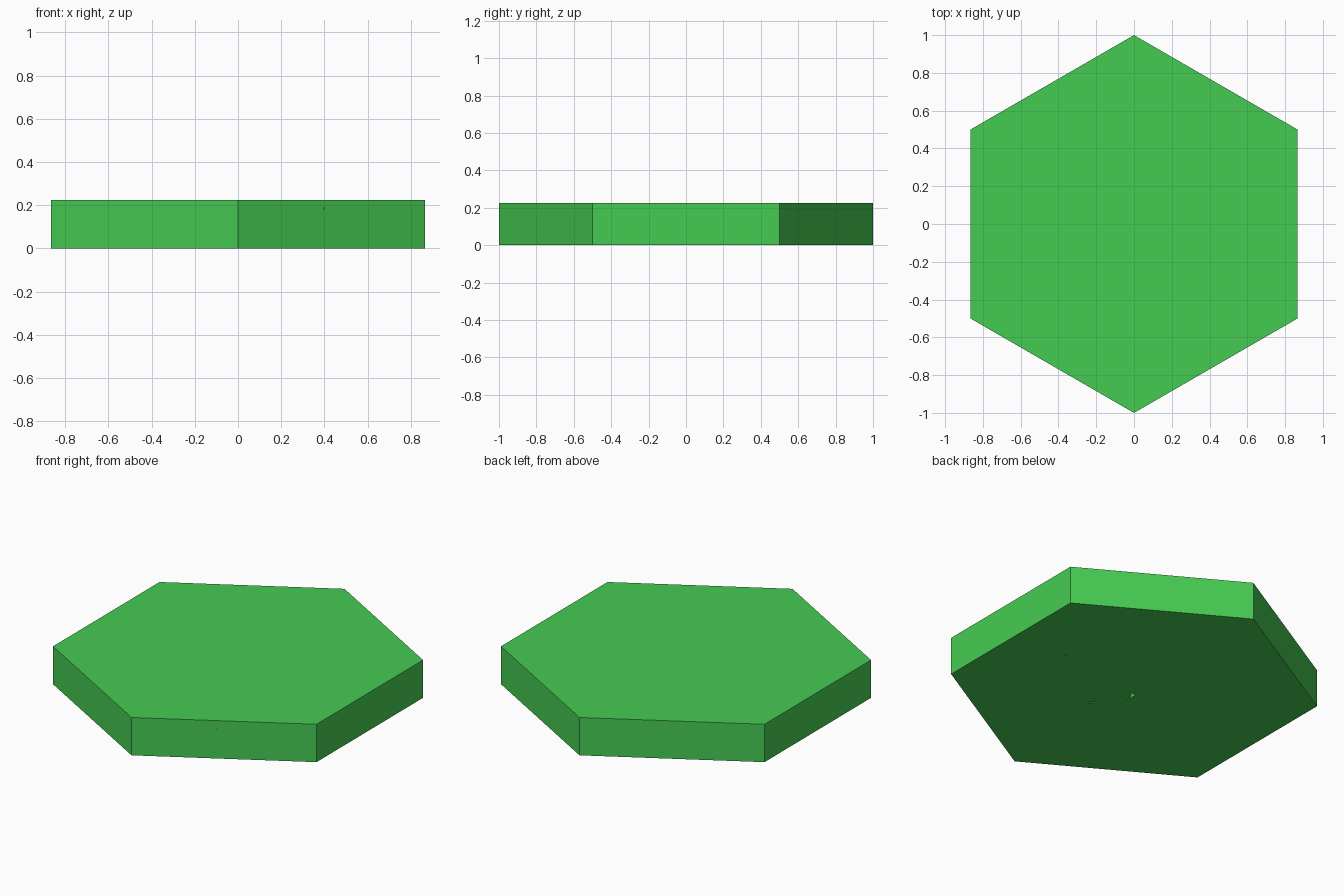
import bpy, bmesh, math
from mathutils import Vector

if "Cube" in bpy.data.objects:
    bpy.data.objects.remove(bpy.data.objects["Cube"])

H = 0.225  # tile thickness

mat = bpy.data.materials.new("green")
mat.diffuse_color = (0.06, 0.6, 0.085, 1)
mat.use_nodes = True
mat.node_tree.nodes["Principled BSDF"].inputs["Base Color"].default_value = mat.diffuse_color

# crack junctions on the top face
A, B, C = (-.07, -.07, H), (-.07, -.14, H), (.01, .085, H)
D, E = (.12, .145, H), (.25, .135, H)
F, G = (.30, -.59, H), (.35, -.68, H)

# crack planes, each through three points
cracks = {
    "a": (A, (-.866, -.01, H), (-.866, .03, 0)),
    "b": (B, (-.45, -.73, H), (-.44, -.735, 0)),
    "c": (B, F, (.055, -.215, 0)),
    "d": (F, G, (.385, -.777, 0)),
    "e": (G, (-.24, -.86, H), (0, -1, .15)),
    "f": (G, (.41, -.763, H), (.40, -.769, .19)),
    "g": (F, (.62, -.64, H), (.866, -.35, 0)),
    "h": (E, (.866, .035, H), (.866, -.005, 0)),
    "i": (E, (.735, .57, H), (.866, .37, 0)),
    "j": (D, (.48, .725, H), (.44, .744, 0)),
    "k": (C, (-.39, .775, H), (-.36, .794, 0)),
    "l": ((0, .03, H), (-.57, .68, H), (-.866, .5, .11)),
    "m": (D, E, (.51, .05, 0)),
    "n": (C, D, (.04, .08, 0)),
    "o": (A, C, (0, -.01, 0)),
    "p": (A, B, (-.04, -.11, 0)),
}

# shards: name, bounding cracks, a point inside
shards = [
    ("left_top_shard", "alo", (-.7, .2, .2)),
    ("left_back_shard", "alok", (-.4, .65, .1)),
    ("back_shard", "knj", (0, .8, .1)),
    ("back_right_shard", "jmi", (.5, .55, .1)),
    ("right_shard", "ih", (.8, .3, .2)),
    ("centre_shard", "onmhgcp", (.4, -.1, .15)),
    ("left_front_shard", "apb", (-.5, -.4, .1)),
    ("front_shard", "bcde", (0, -.6, .1)),
    ("front_chip", "ef", (.1, -.85, .21)),
    ("front_right_shard", "gdf", (.6, -.55, .05)),
]


def hexagon_prism():
    bm = bmesh.new()
    ring = [bm.verts.new((math.cos(t), math.sin(t), 0))
            for t in (math.radians(30 + 60 * k) for k in range(6))]
    base = bm.faces.new(ring)
    top = bmesh.ops.extrude_face_region(bm, geom=[base], use_keep_orig=True)["geom"]
    bmesh.ops.translate(bm, vec=(0, 0, H),
                        verts=[v for v in top if isinstance(v, bmesh.types.BMVert)])
    bmesh.ops.recalc_face_normals(bm, faces=bm.faces)
    return bm


def cut(bm, points, inside):
    p, q, r = map(Vector, points)
    n = (q - p).cross(r - p).normalized()
    if n.dot(Vector(inside) - p) > 0:
        n = -n
    bmesh.ops.bisect_plane(bm, geom=bm.verts[:] + bm.edges[:] + bm.faces[:],
                           dist=1e-5, plane_co=p, plane_no=n, clear_outer=True)
    rim = [e for e in bm.edges if e.is_boundary]
    if rim:
        bmesh.ops.holes_fill(bm, edges=rim, sides=0)


# cut every shard out of the full tile
for name, planes, inside in shards:
    bm = hexagon_prism()
    for key in planes:
        cut(bm, cracks[key], inside)
    bmesh.ops.recalc_face_normals(bm, faces=bm.faces)
    mesh = bpy.data.meshes.new(name)
    bm.to_mesh(mesh)
    bm.free()
    mesh.materials.append(mat)
    bpy.context.collection.objects.link(bpy.data.objects.new(name, mesh))
